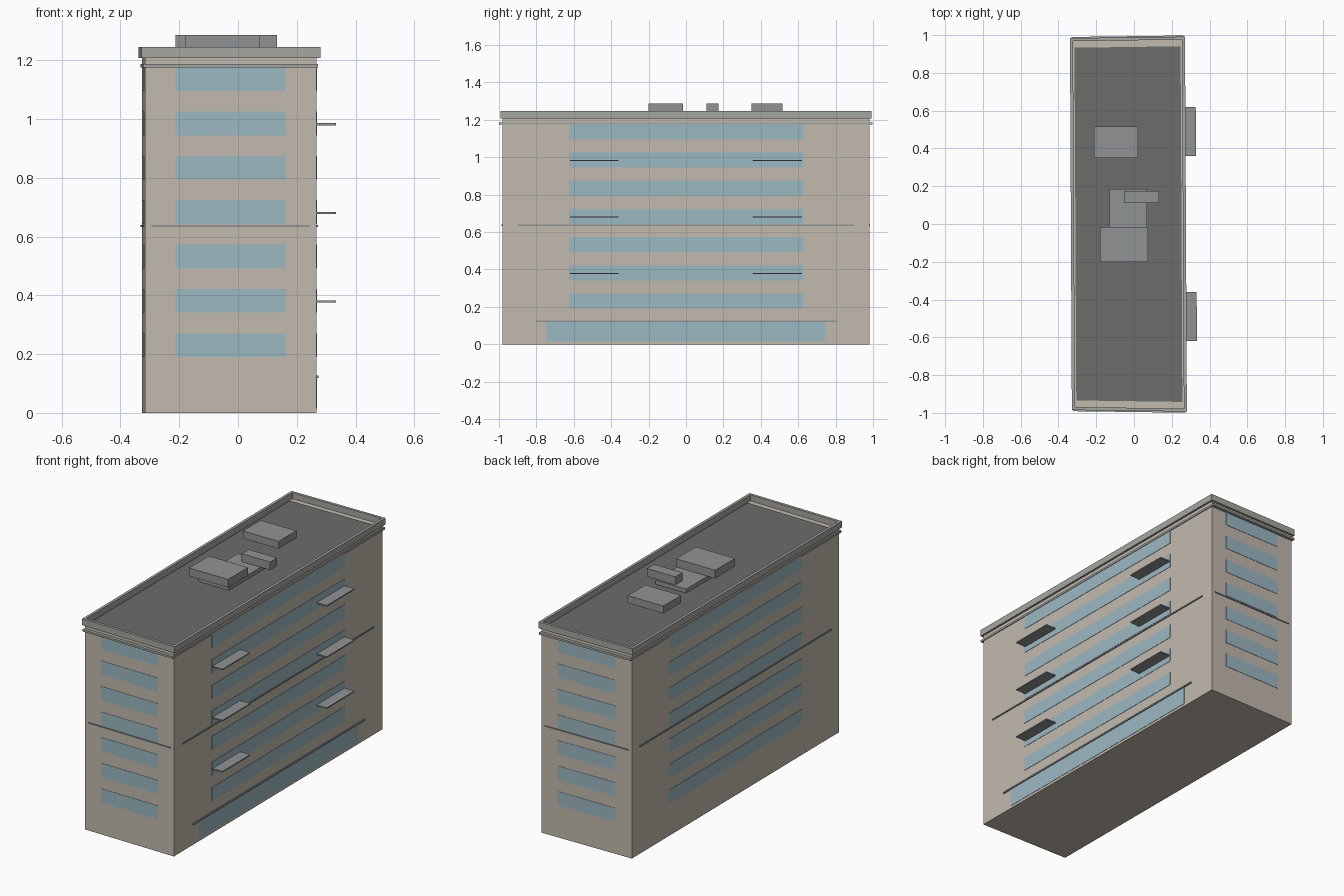
import bpy, bmesh
from mathutils import Vector

if "Cube" in bpy.data.objects:
    bpy.data.objects.remove(bpy.data.objects["Cube"])


def material(name, r, g, b):
    m = bpy.data.materials.new(name)
    m.diffuse_color = (r, g, b, 1)
    m.use_nodes = True
    m.node_tree.nodes["Principled BSDF"].inputs["Base Color"].default_value = m.diffuse_color
    return m


WALL = material("wall_beige", 0.54, 0.49, 0.42)
GLASS = material("window_blue", 0.33, 0.48, 0.54)
ROOF = material("roof_dark", 0.15, 0.155, 0.145)
TRIM = material("trim_grey", 0.38, 0.38, 0.36)
UNIT = material("unit_grey", 0.28, 0.29, 0.295)

# Slightly skewed footprint: front left, front right, back right, back left
PLAN = [Vector(p) for p in ((-0.317, -0.973), (0.268, -0.981), (0.258, 0.980), (-0.327, 0.972))]
SIGNS = ((-1, -1), (1, -1), (1, 1), (-1, 1))


def outline(dx, dy):
    return [p + Vector((sx * dx, sy * dy)) for p, (sx, sy) in zip(PLAN, SIGNS)]


def finish(name, bm, mat):
    bmesh.ops.recalc_face_normals(bm, faces=bm.faces)
    me = bpy.data.meshes.new(name)
    bm.to_mesh(me)
    bm.free()
    me.materials.append(mat)
    bpy.context.collection.objects.link(bpy.data.objects.new(name, me))


def prism(name, pts, z0, z1, mat):
    bm = bmesh.new()
    lo = [bm.verts.new((p[0], p[1], z0)) for p in pts]
    hi = [bm.verts.new((p[0], p[1], z1)) for p in pts]
    bm.faces.new(lo)
    bm.faces.new(hi)
    for i in range(4):
        j = (i + 1) % 4
        bm.faces.new((lo[i], lo[j], hi[j], hi[i]))
    finish(name, bm, mat)


def ring(name, outer, inner, z0, z1, mat):
    bm = bmesh.new()
    loops = [[bm.verts.new((p.x, p.y, z)) for p in pts]
             for pts, z in ((outer, z0), (outer, z1), (inner, z1), (inner, z0))]
    for k in range(4):
        a, b = loops[k], loops[(k + 1) % 4]
        for i in range(4):
            j = (i + 1) % 4
            bm.faces.new((a[i], a[j], b[j], b[i]))
    finish(name, bm, mat)


def box(name, x0, x1, y0, y1, z0, z1, mat):
    prism(name, ((x0, y0), (x1, y0), (x1, y1), (x0, y1)), z0, z1, mat)


def strip(name, side, u0, u1, z0, z1, depth, mat):
    """Thin slab on a wall; u runs along the wall from its middle."""
    a, b = PLAN[side], PLAN[(side + 1) % 4]
    t = (b - a).normalized()
    n = Vector((t.y, -t.x))
    c = (a + b) / 2
    inn, out = -0.001 * n, depth * n
    prism(name, (c + u0 * t + out, c + u1 * t + out, c + u1 * t + inn, c + u0 * t + inn), z0, z1, mat)


# Main block, roof deck, cornice and parapet
prism("building_body", PLAN, 0, 1.21, WALL)
prism("roof_deck", [p * 0.96 + Vector((-0.0012, 0)) for p in PLAN], 1.205, 1.214, ROOF)
ring("cornice", outline(0.005, 0.018), outline(-0.005, -0.005), 1.175, 1.187, TRIM)
ring("parapet", outline(0.012, 0.012), outline(-0.004, -0.004), 1.208, 1.246, TRIM)

# Window bands and mid-height belt on all four walls
for side, word in enumerate(("front", "right", "back", "left")):
    half_window, half_belt = (0.625, 0.90) if side % 2 else (0.188, 0.27)
    for floor in range(7):
        z = 0.19 + 0.151 * floor
        strip(f"{word}_window_{floor + 1}", side, -half_window, half_window, z, z + 0.081, 0.002, GLASS)
    strip(f"{word}_belt", side, -half_belt, half_belt, 0.632, 0.639, 0.005, UNIT)

# Ground floor shopfront and its ledge on the right wall
strip("shopfront_glass", 1, -0.745, 0.745, 0.015, 0.12, 0.002, GLASS)
strip("shopfront_ledge", 1, -0.805, 0.805, 0.119, 0.128, 0.007, UNIT)

# Balcony slabs on the right wall
for level, z in enumerate((0.375, 0.677, 0.979)):
    for word, y in (("near", -0.49), ("far", 0.49)):
        strip(f"balcony_{word}_{level + 1}", 1, y - 0.13, y + 0.13, z, z + 0.007, 0.067, UNIT)

# Rooftop plant
box("roof_plinth", -0.13, 0.07, -0.185, 0.185, 1.21, 1.238, UNIT)
box("roof_unit_front", -0.18, 0.075, -0.20, -0.015, 1.238, 1.286, UNIT)
box("roof_unit_middle", -0.053, 0.133, 0.11, 0.175, 1.238, 1.286, UNIT)
box("roof_unit_back", -0.212, 0.02, 0.35, 0.515, 1.242, 1.286, UNIT)
